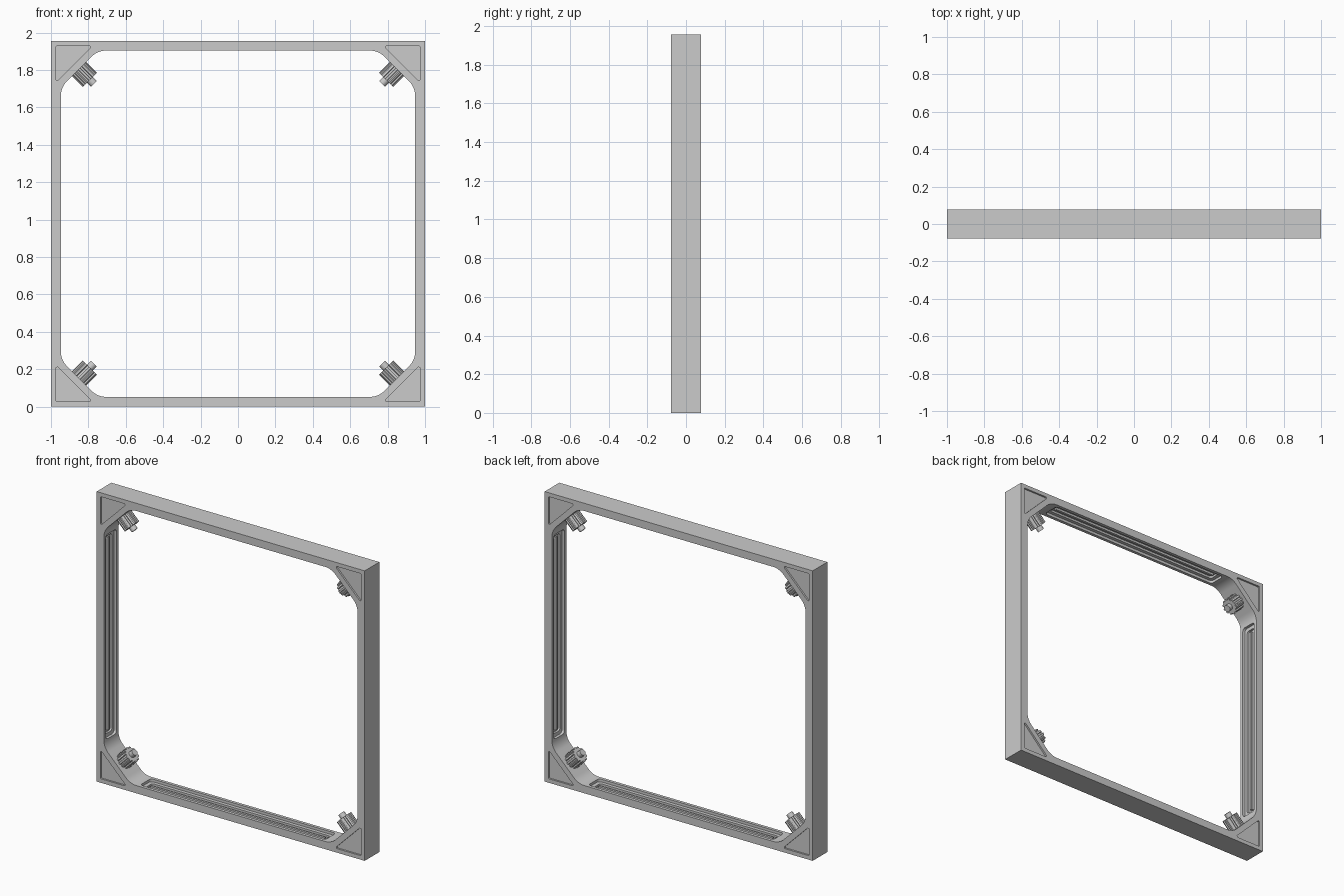
import bpy, bmesh, math
from mathutils import Matrix, Vector

if "Cube" in bpy.data.objects:
    bpy.data.objects.remove(bpy.data.objects["Cube"])

H, D = 1.956, 0.078          # height, half depth
CZ = H / 2
IX, IZ = 0.947, CZ - 0.052   # inner half sizes
UPRIGHT = Matrix.Rotation(math.pi / 2, 4, 'X')
CENTRE = Matrix.Translation((0, 0, CZ))


def rounded(pts, r, n=6):
    """Fillet every corner of a 2D polygon."""
    out = []
    for i, p in enumerate(pts):
        p = Vector(p)
        a = (Vector(pts[i - 1]) - p).normalized()
        b = (Vector(pts[(i + 1) % len(pts)]) - p).normalized()
        half = a.angle(b) / 2
        c = p + (a + b).normalized() * r / math.sin(half)
        t = r / math.tan(half)
        s, e = p + a * t - c, p + b * t - c
        for k in range(n + 1):
            d = s.lerp(e, k / n).normalized() * r
            out.append(c + d)
    return out


def prism(name, pts, w0, w1, mat):
    """Extrude a 2D outline from w0 to w1 along local z."""
    bm = bmesh.new()
    lo = [bm.verts.new((p[0], p[1], w0)) for p in pts]
    hi = [bm.verts.new((p[0], p[1], w1)) for p in pts]
    bm.faces.new(lo)
    bm.faces.new(hi)
    for i in range(len(pts)):
        bm.faces.new((lo[i - 1], lo[i], hi[i], hi[i - 1]))
    bm.transform(mat)
    bmesh.ops.recalc_face_normals(bm, faces=bm.faces)
    me = bpy.data.meshes.new(name)
    bm.to_mesh(me)
    bm.free()
    ob = bpy.data.objects.new(name, me)
    bpy.context.collection.objects.link(ob)
    return ob


def activate(ob):
    bpy.ops.object.select_all(action='DESELECT')
    ob.select_set(True)
    bpy.context.view_layer.objects.active = ob


def cut(target, cutter):
    cutter.hide_render = True
    activate(target)
    m = target.modifiers.new("cut", 'BOOLEAN')
    m.operation, m.solver, m.object = 'DIFFERENCE', 'EXACT', cutter
    bpy.ops.object.modifier_apply(modifier=m.name)
    bpy.data.objects.remove(cutter)


def rect(a, b):
    return [(-a, -b), (a, -b), (a, b), (-a, b)]


# Square frame with a chamfered, rounded opening
frame = prism("frame", rect(1, CZ), -D, D, CENTRE @ UPRIGHT)
c = 0.197
octagon = [(-IX + c, -IZ), (IX - c, -IZ), (IX, -IZ + c), (IX, IZ - c),
           (IX - c, IZ), (-IX + c, IZ), (-IX, IZ - c), (-IX, -IZ + c)]
cut(frame, prism("opening_cutter", rounded(octagon, 0.11, 8), -1, 1, CENTRE @ UPRIGHT))

# Triangular recesses on both faces of each corner
for sx in (-1, 1):
    for sz in (-1, 1):
        x0, z0 = 0.973, CZ - 0.027
        tri = [(sx * x0, sz * z0), (sx * (x0 - 0.195), sz * z0), (sx * x0, sz * (z0 - 0.195))]
        for w0, w1 in ((D - 0.012, D + 0.1), (-D - 0.1, -D + 0.012)):
            cut(frame, prism("corner_cutter", rounded(tri, 0.007, 3), w0, w1, CENTRE @ UPRIGHT))

# Stepped slots along the four inner walls
for k in range(4):
    half = IZ if k % 2 == 0 else IX
    mat = CENTRE @ Matrix.Rotation(k * math.pi / 2, 4, 'Y') @ Matrix.Translation((0, 0, -half))
    cut(frame, prism("slot_cutter", rounded(rect(0.69, 0.057), 0.022), -0.018, 0.03, mat))
    cut(frame, prism("groove_cutter", rounded(rect(0.665, 0.034), 0.015), -0.032, 0.03, mat))
    prism("slot_rail", rect(0.65, 0.008), -0.035, -0.018, mat)

activate(frame)
bpy.ops.object.shade_smooth_by_angle(angle=math.radians(30))

# Fluted knobs with a small tip on each inner corner
gear = []
for i in range(12):
    for da, r in ((-0.30, 0.046), (-0.22, 0.054), (0.22, 0.054), (0.30, 0.046)):
        a = (i + da) * math.tau / 12
        gear.append((r * math.cos(a), r * math.sin(a)))
tip = [(0.022 * math.cos(i * math.tau / 16), 0.022 * math.sin(i * math.tau / 16)) for i in range(16)]
for sx, sz, tag in ((-1, -1, "lower_left"), (1, -1, "lower_right"),
                    (-1, 1, "upper_left"), (1, 1, "upper_right")):
    axis = Vector((-sx, 0, -sz)).normalized()
    mat = Matrix.Translation((sx, 0, CZ + sz * CZ)) @ axis.to_track_quat('Z', 'Y').to_matrix().to_4x4()
    prism("knob_" + tag, gear, 0.205, 0.295, mat)
    t = prism("knob_tip_" + tag, tip, 0.29, 0.325, mat)
    activate(t)
    bpy.ops.object.shade_smooth_by_angle(angle=math.radians(30))
